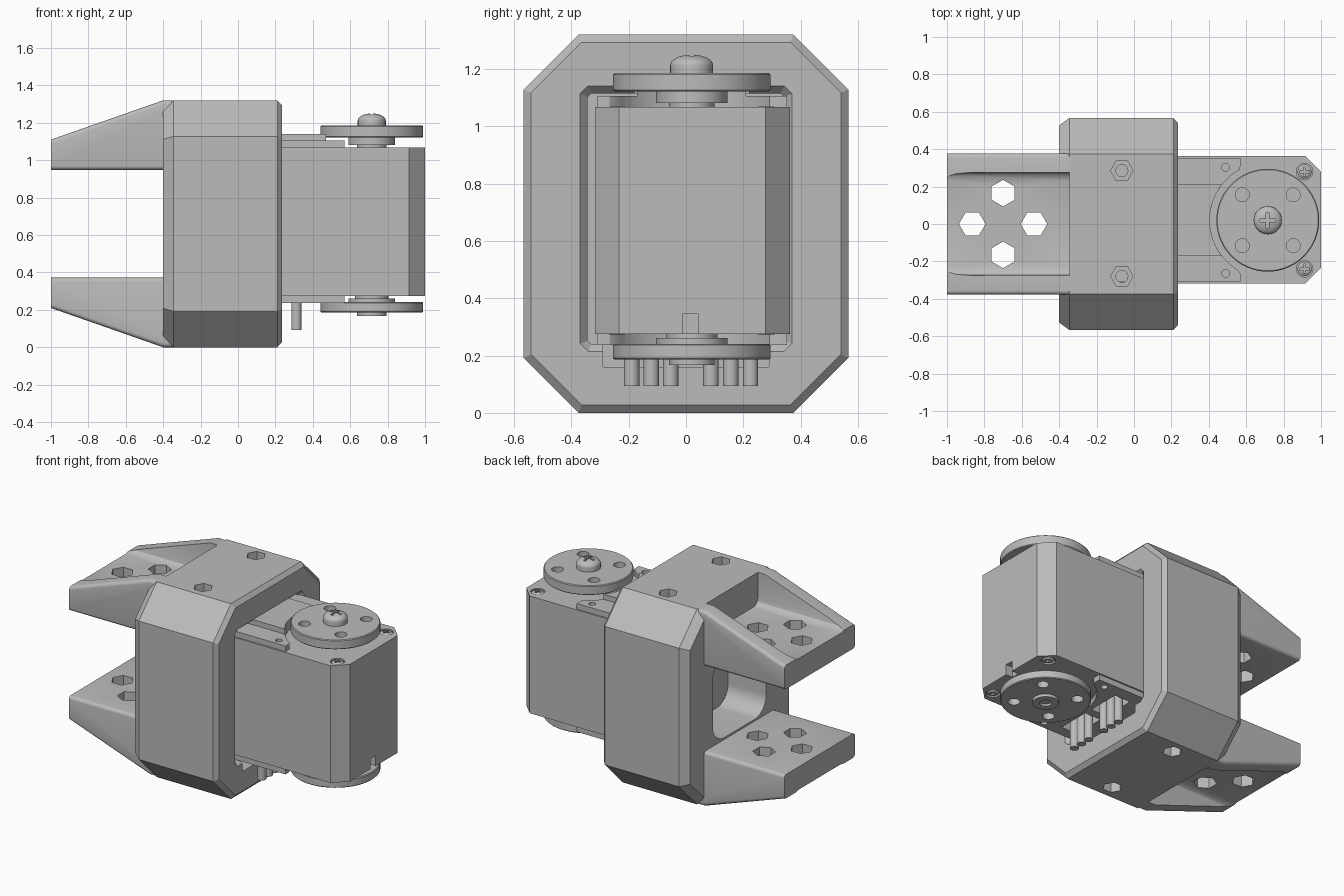
import bpy, bmesh
from math import sin, cos, pi, sqrt

if "Cube" in bpy.data.objects:
    bpy.data.objects.remove(bpy.data.objects["Cube"], do_unlink=True)

grey = bpy.data.materials.new("machine grey")
grey.use_nodes = True
colour = (0.5, 0.5, 0.5, 1)
grey.diffuse_color = colour
grey.node_tree.nodes["Principled BSDF"].inputs["Base Color"].default_value = colour

MID = 0.66            # mirror height of the bracket
HX, HY = 0.715, 0.02  # axis of the round horns


def finish(name, bm):
    bmesh.ops.recalc_face_normals(bm, faces=bm.faces)
    mesh = bpy.data.meshes.new(name)
    bm.to_mesh(mesh)
    bm.free()
    ob = bpy.data.objects.new(name, mesh)
    bpy.context.collection.objects.link(ob)
    mesh.materials.append(grey)
    return ob


def loft(name, rings):
    """Skin a stack of equal rings and cap both ends."""
    bm = bmesh.new()
    loops = [[bm.verts.new(p) for p in ring] for ring in rings]
    n = len(loops[0])
    for a, b in zip(loops, loops[1:]):
        for i in range(n):
            j = (i + 1) % n
            bm.faces.new((a[i], a[j], b[j], b[i]))
    bm.faces.new(loops[0])
    bm.faces.new(loops[-1])
    return finish(name, bm)


def prism(name, pts, axis, a, b):
    place = {"x": lambda p, t: (t, p[0], p[1]),
             "y": lambda p, t: (p[0], t, p[1]),
             "z": lambda p, t: (p[0], p[1], t)}[axis]
    return loft(name, [[place(p, t) for p in pts] for t in (a, b)])


def box(name, x, y, z):
    return prism(name, [(x[0], y[0]), (x[1], y[0]), (x[1], y[1]), (x[0], y[1])], "z", *z)


def circle(cx, cy, r, n=32, turn=0.0):
    return [(cx + r * cos(turn + 2 * pi * i / n), cy + r * sin(turn + 2 * pi * i / n)) for i in range(n)]


def turned(name, profile, cx=HX, cy=HY, n=64):
    """Round part from (radius, z) steps."""
    return loft(name, [[(x, y, z) for x, y in circle(cx, cy, r, n)] for r, z in profile])


def combine(target, others, op="DIFFERENCE"):
    for other in others:
        mod = target.modifiers.new("bool", "BOOLEAN")
        mod.operation, mod.solver, mod.object = op, "EXACT", other
        bpy.context.view_layer.objects.active = target
        bpy.ops.object.modifier_apply(modifier=mod.name)
        bpy.data.objects.remove(other, do_unlink=True)


def octagon(x, w, h, c, mid, inset):
    """Corner-cut rectangle across x, pulled inwards by inset."""
    w, h, c = w - inset, h - inset, c - inset * (2 - sqrt(2))
    q = [(w, h - c), (w - c, h), (c - w, h), (-w, h - c), (-w, c - h), (c - w, -h), (w - c, -h), (w, c - h)]
    return [(x, y, mid + z) for y, z in q]


def rounded(w, h, r, mid):
    """Rounded rectangle in y and z."""
    pts = []
    for k, (sy, sz) in enumerate([(1, 1), (-1, 1), (-1, -1), (1, -1)]):
        for i in range(9):
            a = (k + i / 8) * pi / 2
            pts.append((sy * (w - r) + r * cos(a), mid + sz * (h - r) + r * sin(a)))
    return pts


# Bracket: chamfered octagonal block
bracket = loft("bracket", [octagon(x, 0.567, MID, 0.192, MID, i)
                           for x, i in [(-0.4, 0.04), (-0.345, 0), (0.21, 0), (0.235, 0.027)]])


def side_z(side, z):
    return MID + side * (z - MID)


# Two tapering fingers with rounded long edges
for side in (1, -1):
    outline = [(-1, 0.948), (-1, 1.11), (-0.4, 1.32), (-0.34, 1.32), (-0.34, 0.948)]
    finger = prism("finger", [(x, side_z(side, z)) for x, z in outline], "y", -0.378, 0.378)
    bm = bmesh.new()
    bm.from_mesh(finger.data)
    long_edges = [e for e in bm.edges if abs(e.verts[0].co.y - e.verts[1].co.y) < 0.01
                  and abs(e.verts[0].co.x - e.verts[1].co.x) > 0.01]
    bmesh.ops.bevel(bm, geom=long_edges, offset=0.022, segments=4, profile=0.5, affect="EDGES")
    bm.to_mesh(finger.data)
    bm.free()
    combine(bracket, [finger], "UNION")

# Finger pockets, finger holes and nut recesses
for side in (1, -1):
    def z(v):
        return side_z(side, v)
    half = [(0.275, 1.5), (0.275, 1.15), (0.268, 1.125), (0.253, 1.11), (0.23, 1.103)]
    pocket = [(y, z(v)) for y, v in half] + [(-y, z(v)) for y, v in reversed(half)]
    cuts = [prism("pocket", pocket, "x", -1.1, -0.345)]
    for i in range(4):
        a = i * pi / 2
        hole = circle(-0.7 + 0.165 * cos(a), 0.165 * sin(a), 0.071, 6, a)
        cuts.append(prism("hole", hole, "z", z(0.9), z(1.3)))
    for y in (0.285, -0.28):
        cuts.append(prism("nut", circle(-0.065, y, 0.06, 6), "z", z(1.25), z(1.4)))
        cuts.append(prism("bore", circle(-0.065, y, 0.032), "z", z(1.0), z(1.3)))
    combine(bracket, cuts)

# Motor cavity with chamfered mouth, cable notch and rear window
combine(bracket, [
    loft("cavity", [octagon(x, 0.373, 0.4675, 0.03, 0.6775, i)
                    for x, i in [(-0.115, 0.03), (0.205, 0.03), (0.245, -0.005)]]),
    box("notch", (-0.1, 0.3), (-0.29, 0.29), (0.16, 0.4)),
    box("top_notch", (-0.1, 0.3), (-0.18, 0.22), (0.9, 1.143)),
    prism("window", rounded(0.285, 0.275, 0.12, MID), "x", -0.5, -0.1)])

# Motor case with cut front corners
Y0, Y1, C = -0.318, 0.363, 0.085
case = prism("motor_case", [(-0.11, Y0), (1 - C, Y0), (1, Y0 + C), (1, Y1 - C), (1 - C, Y1), (-0.11, Y1)],
             "z", 0.275, 1.067)
screws = [(0.912, HY + s * 0.26) for s in (1, -1)]
cuts = [box("cable_slot", (0.95, 1.1), (-0.012, 0.042), (0.2, 0.345))]
for x, y in screws:
    for v in (1.045, 0.24):
        cuts.append(prism("screw_seat", circle(x, y, 0.044), "z", v, v + 0.055))
combine(case, cuts)

# Phillips screws in the case corners
for x, y in screws:
    for top, sign in ((1.067, 1), (0.275, -1)):
        screw = turned("case_screw", [(0.038, top - sign * 0.03), (0.038, top - sign * 0.006),
                                      (0.026, top + sign * 0.002)], x, y, 32)
        zs = (top - 0.015, top + 0.015)
        combine(screw, [box("slot", (x - 0.025, x + 0.025), (y - 0.006, y + 0.006), zs),
                        box("slot", (x - 0.006, x + 0.006), (y - 0.025, y + 0.025), zs)])


def scalloped(name, y0, y1, z0, z1, end):
    """Plate whose front edge curves around the horn."""
    pts = [(-0.1, y0)]
    for i in range(33):
        y = y0 + (y1 - y0) * i / 32
        d = 0.31 ** 2 - (y - HY) ** 2
        pts.append((min(end, HX - sqrt(d)) if d > 0 else end, y))
    return prism(name, pts + [(-0.1, y1)], "z", z0, z1)


# Cover plates above and below the case
top_cover = scalloped("top_cover", Y0 + 0.01, Y1 - 0.01, 1.05, 1.105, 0.57)
bottom_cover = scalloped("bottom_cover", Y0 + 0.01, Y1 - 0.01, 0.237, 0.29, 0.57)
scalloped("cover_ridge", -0.17, 0.21, 1.09, 1.14, 0.5)
for cover in (top_cover, bottom_cover):
    combine(cover, [prism("pilot", circle(0.49, HY + s * 0.283, 0.021), "z", 0.1, 1.3) for s in (1, -1)])

# Connector sockets and pins
sockets = [(-0.235, -0.012), (0.045, 0.268)]
for body in (bottom_cover, case):
    combine(body, [box("socket", (0.255, 0.375), s, (0.2, 0.33)) for s in sockets])
for y in (-0.19, -0.121, -0.054, 0.087, 0.156, 0.225):
    turned("connector_pin", [(0.027, 0.093), (0.027, 0.35)], 0.312, y, 24)

# Horns, their hubs and collars
top_horn = turned("top_horn", [(0.27, 1.122), (0.275, 1.127), (0.275, 1.18), (0.27, 1.185)])
bottom_horn = turned("bottom_horn", [(0.27, 0.186), (0.275, 0.191), (0.275, 0.236), (0.27, 0.241)])
for horn in (top_horn, bottom_horn):
    combine(horn, [prism("hole", circle(HX + sx * 0.136, HY + sy * 0.136, 0.037), "z", 0.1, 1.3)
                   for sx in (1, -1) for sy in (1, -1)])
turned("top_hub", [(0.125, 1.082), (0.125, 1.123)])
turned("top_spline", [(0.08, 1.06), (0.08, 1.09)], n=30)
turned("bottom_hub", [(0.125, 0.24), (0.125, 0.262)])
turned("bottom_spline", [(0.09, 0.255), (0.09, 0.29)])
boss = turned("bottom_boss", [(0.08, 0.167), (0.08, 0.19)])
combine(boss, [prism("bore", circle(HX, HY, 0.037), "z", 0.1, 0.182)])

# Domed centre screw with a cross slot
dome = [(0.075 * cos(a), 1.212 + 0.038 * sin(a)) for a in [i * pi / 20 for i in range(10)]]
centre_screw = turned("centre_screw", [(0.075, 1.18)] + dome, n=48)
combine(centre_screw, [box("slot", (HX - a, HX + a), (HY - b, HY + b), (1.222, 1.3))
                       for a, b in ((0.042, 0.008), (0.008, 0.042))])

# Smooth round surfaces while keeping crisp edges
bpy.ops.object.select_all(action="DESELECT")
for ob in bpy.context.collection.objects:
    if ob.type == "MESH":
        ob.select_set(True)
        bpy.context.view_layer.objects.active = ob
bpy.ops.object.shade_smooth_by_angle(angle=0.5)
